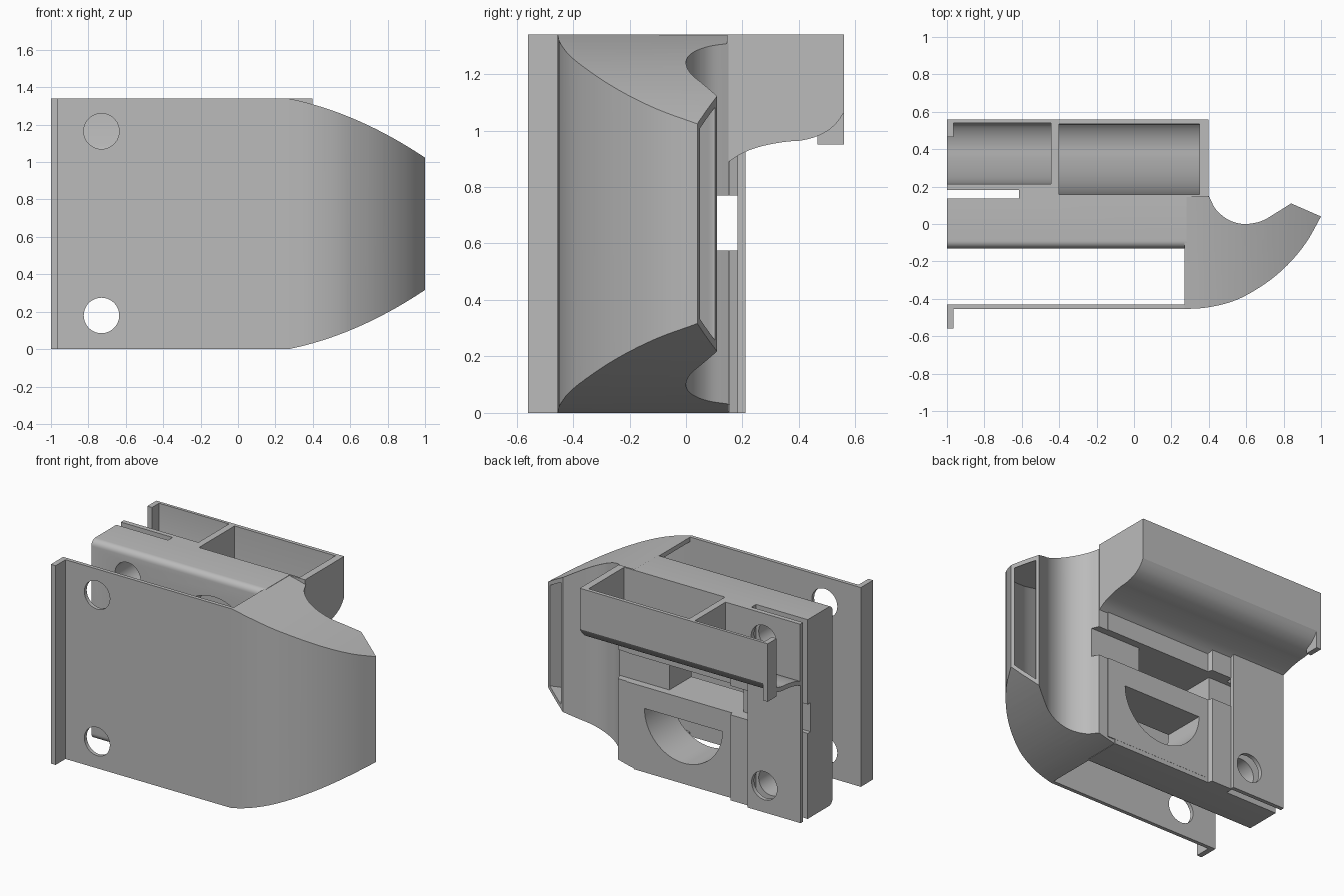
import bpy, bmesh, math
from mathutils import Vector

if "Cube" in bpy.data.objects:
    bpy.data.objects.remove(bpy.data.objects["Cube"], do_unlink=True)

TOP = 1.34
grey = bpy.data.materials.new("plain_grey")
grey.use_nodes = True
grey.diffuse_color = (0.5, 0.5, 0.5, 1)
grey.node_tree.nodes["Principled BSDF"].inputs["Base Color"].default_value = (0.5, 0.5, 0.5, 1)


def prism(name, pts, axis, lo, hi):
    """Extrude a flat profile along one axis; the points use the other two axes in order."""
    def place(p, t):
        v = list(p)
        v.insert("xyz".index(axis), t)
        return Vector(v)
    bm = bmesh.new()
    face = bm.faces.new([bm.verts.new(place(p, lo)) for p in pts])
    ext = bmesh.ops.extrude_face_region(bm, geom=[face])
    shift = place((0, 0), hi - lo)
    bmesh.ops.translate(bm, vec=shift, verts=[g for g in ext["geom"] if isinstance(g, bmesh.types.BMVert)])
    bmesh.ops.recalc_face_normals(bm, faces=bm.faces)
    mesh = bpy.data.meshes.new(name)
    bm.to_mesh(mesh)
    bm.free()
    mesh.materials.append(grey)
    obj = bpy.data.objects.new(name, mesh)
    bpy.context.collection.objects.link(obj)
    return obj


def box(name, x, y, z):
    return prism(name, [(x[0], y[0]), (x[1], y[0]), (x[1], y[1]), (x[0], y[1])], "z", *z)


def boolean(obj, cutter, op="DIFFERENCE"):
    mod = obj.modifiers.new("cut", "BOOLEAN")
    mod.object, mod.operation, mod.solver = cutter, op, "EXACT"
    bpy.context.view_layer.objects.active = obj
    bpy.ops.object.modifier_apply(modifier=mod.name)
    bpy.data.objects.remove(cutter, do_unlink=True)


def arc(cx, cz, r, a0, a1, n):
    steps = [math.radians(a0 + (a1 - a0) * i / n) for i in range(n + 1)]
    return [(cx + r * math.cos(a), cz + r * math.sin(a)) for a in steps]


def round_hole(obj, z, y0, y1):
    boolean(obj, prism("cutter", arc(-0.73, z, 0.095, 0, 350, 35), "y", y0, y1))


def smooth_path(pts, n=5):
    """Catmull-Rom curve through the points."""
    p = [Vector(q) for q in pts]
    p = [2 * p[0] - p[1]] + p + [2 * p[-1] - p[-2]]
    out = []
    for a, b, c, d in zip(p, p[1:], p[2:], p[3:]):
        for i in range(n):
            t = i / n
            out.append(tuple(0.5 * (2 * b + (c - a) * t + (2 * a - 5 * b + 4 * c - d) * t * t
                                    + (3 * b - a - 3 * c + d) * t ** 3)))
    return out + [tuple(p[-2])]


# Front plate with its end lip and two holes
front_plate = box("front_plate", (-1, 0.27), (-0.455, -0.43), (0, TOP))
box("front_lip", (-1, -0.965), (-0.56, -0.43), (0, TOP))

# Curved hollow nose, tapering in height toward its mouth
outer_curve = smooth_path([(0.27, -0.455), (0.4, -0.445), (0.55, -0.405), (0.7, -0.32),
                           (0.82, -0.22), (0.92, -0.1), (1, 0.04)])
scoop = smooth_path([(0.84, 0.11), (0.76, 0.06), (0.68, 0.015), (0.59, 0), (0.51, 0.02),
                     (0.44, 0.075), (0.4, 0.15)])


def taper(inset):
    xs = [0.27 + 0.78 * i / 20 for i in range(21)]
    low = [(0.2, inset)] + [(x, inset + 0.2 * (x - 0.27) + 0.32 * (x - 0.27) ** 2) for x in xs]
    return prism("taper", low + [(x, TOP - z) for x, z in reversed(low)], "y", -1, 1)


nose = prism("nose", outer_curve + scoop + [(0.27, 0.15)], "z", 0, TOP)
boolean(nose, taper(0), "INTERSECT")
hollow_plan = [(0.25, -0.43)] + smooth_path([(0.4, -0.42), (0.54, -0.38), (0.685, -0.3), (0.8, -0.2),
                                             (0.9, -0.08), (0.98, 0.05)])
hollow_plan += [(1.0, 0.09), (0.88, 0.145)] + smooth_path([(0.85, 0.09), (0.77, 0.04), (0.68, -0.012),
                                                        (0.59, -0.03), (0.5, -0.015), (0.42, 0.04)])
hollow = prism("hollow", hollow_plan + [(0.36, -0.13), (0.25, -0.13)], "z", 0, TOP)
boolean(hollow, taper(0.03), "INTERSECT")
boolean(nose, hollow)

# Middle block with a stepped back and rounded front edges
block = prism("middle_block", [(-1, -0.13), (0.28, -0.13), (0.28, 0.155), (-0.45, 0.155), (-0.46, 0.185),
                               (-0.615, 0.185), (-0.615, 0.135), (-1, 0.135)], "z", 0, TOP)
bm = bmesh.new()
bm.from_mesh(block.data)
front = [e for e in bm.edges if all(v.co.y < -0.12 for v in e.verts)
         and abs(e.verts[0].co.z - e.verts[1].co.z) < 0.01]
bmesh.ops.bevel(bm, geom=front, offset=0.04, segments=6, profile=0.5, affect="EDGES")
bm.to_mesh(block.data)
bm.free()

# Back panels above and below the long slot
lower_panel = box("lower_panel", (-0.44, 0.335), (0.08, 0.156), (0.03, 0.575))
box("upper_panel", (-0.44, 0.335), (0.08, 0.156), (0.77, 0.93))

# Long slot across the back, with a window through the block
for part in (block, nose):
    boolean(part, box("cutter", (-1.1, 0.46), (0.105, 0.3), (0.575, 0.77)))
boolean(block, box("cutter", (-0.5, 0.05), (-0.3, 0.3), (0.575, 0.77)))

# Half-round openings: the lower one goes through, the upper one is a pocket
for part in (block, lower_panel):
    boolean(part, prism("cutter", arc(-0.09, 0.43, 0.29, 180, 360, 32), "y", -0.3, 0.3))
boolean(block, prism("cutter", arc(-0.09, 0.91, 0.29, 0, 180, 32), "y", -0.3, 0.1))

# Thin plate standing off the block at the back
back_plate = box("back_plate", (-1, -0.605), (0.183, 0.21), (0, TOP))

# Open tray with a curved floor, two bays and a tab
floor = smooth_path([(0.145, 0.885), (0.2, 0.92), (0.27, 0.945), (0.35, 0.96), (0.41, 0.965),
                     (0.465, 0.98), (0.51, 1.005), (0.54, 1.035), (0.56, 1.065)], 3)
tray = prism("tray", floor + [(0.56, TOP), (0.145, TOP)], "x", -1, 0.398)


def bay(y0, y1, x0, x1):
    inner = [(y, z + 0.03) for y, z in floor if y0 < y < y1]
    pts = [(y0, inner[0][1] - 0.005)] + inner + [(y1, inner[-1][1] + 0.03), (y1, 1.5), (y0, 1.5)]
    boolean(tray, prism("cutter", pts, "x", x0, x1))


bay(0.157, 0.535, -0.4, 0.35)
bay(0.215, 0.54, -1.1, -0.445)
boolean(tray, box("cutter", (-1.1, -0.615), (0.1, 0.183), (0.5, 1.5)))
box("tray_tab", (-1, -0.965), (0.465, 0.56), (0.95, TOP))

# Aligned round holes
for z in (0.18, 1.165):
    for part in (front_plate, block, back_plate):
        round_hole(part, z, -0.5, 0.3)
round_hole(tray, 1.165, 0.1, 0.3)

# Smooth curved faces, keep hard edges
bpy.ops.object.select_all(action="DESELECT")
for obj in bpy.context.scene.objects:
    if obj.type == "MESH" and grey.name in obj.data.materials:
        obj.select_set(True)
        bpy.context.view_layer.objects.active = obj
bpy.ops.object.shade_smooth_by_angle(angle=math.radians(30))
